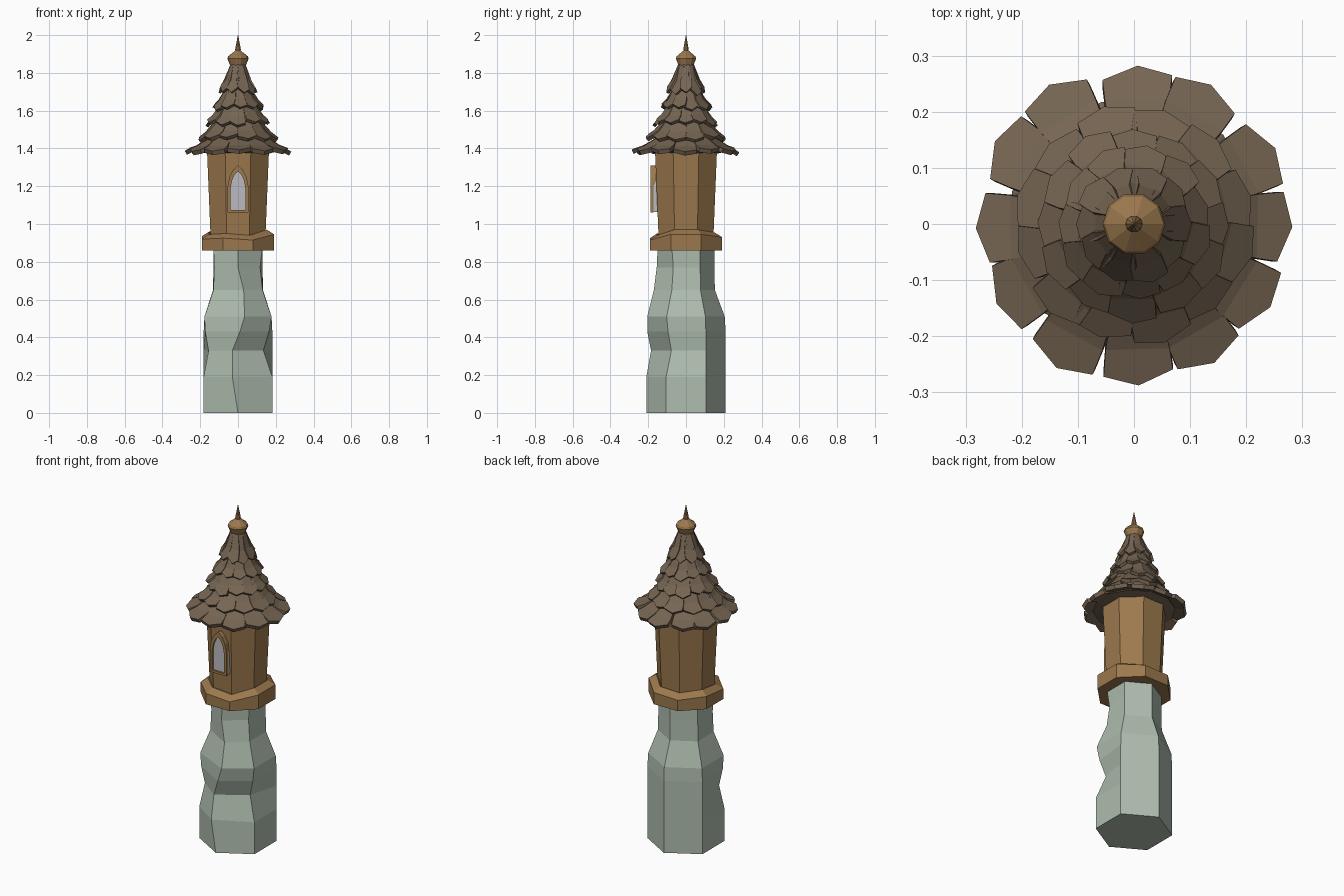
import bpy, math, random
from math import sin, cos, pi, radians

if "Cube" in bpy.data.objects:
    bpy.data.objects.remove(bpy.data.objects["Cube"])

random.seed(4)


def material(name, rgb):
    m = bpy.data.materials.new(name)
    m.diffuse_color = (*rgb, 1)
    m.use_nodes = True
    m.node_tree.nodes["Principled BSDF"].inputs["Base Color"].default_value = m.diffuse_color
    return m


STONE = material("stone", (0.43, 0.51, 0.43))
WOOD = material("wood", (0.33, 0.19, 0.075))
ROOF = material("shingle", (0.18, 0.13, 0.085))
PANE = material("pane", (0.5, 0.5, 0.53))


def make(name, verts, faces, mat):
    me = bpy.data.meshes.new(name)
    me.from_pydata(verts, [], faces)
    me.materials.append(mat)
    ob = bpy.data.objects.new(name, me)
    bpy.context.collection.objects.link(ob)
    return ob


def loft(name, rings, mat):
    """Skin equal-length rings from bottom to top and cap both ends."""
    n = len(rings[0])
    verts = [v for r in rings for v in r]
    faces = [(k * n + i, k * n + (i + 1) % n, (k + 1) * n + (i + 1) % n, (k + 1) * n + i)
             for k in range(len(rings) - 1) for i in range(n)]
    faces += [tuple(reversed(range(n))), tuple(range(len(verts) - n, len(verts)))]
    return make(name, verts, faces, mat)


def ring(n, r, z, turn=0.0):
    return [(r * cos(turn + 2 * pi * i / n), r * sin(turn + 2 * pi * i / n), z) for i in range(n)]


# Stone pillar: clean hexagon behind, chipped front corners
# z, back radius, front radius, front x shift, right radius, left radius
rows = [(0.0, .21, .21, 0, .21, .21), (0.19, .21, .21, -.03, .21, .21),
        (0.33, .21, .185, -.03, .155, .18), (0.43, .21, .205, .01, .19, .20),
        (0.51, .205, .205, .035, .205, .205), (0.65, .153, .17, .03, .15, .15),
        (0.77, .15, .155, 0, .135, .145), (0.88, .15, .15, 0, .15, .15)]
pillar = []
for z, back, front, dx, right, left in rows:
    radii = [right, back, back, back, left, front]
    pts = []
    for i, r in enumerate(radii):
        a = radians(-30 + 60 * i)
        pts.append((r * cos(a) + (dx if i == 5 else 0), r * sin(a), z))
    pillar.append(pts)
loft("stone_pillar", pillar, STONE)

# Timber body, flaring upward
T8 = pi / 8
loft("lantern_body", [ring(8, .155, .88, T8), ring(8, .158, .95, T8), ring(8, .178, 1.40, T8)], WOOD)

# Uneven footing ring around the body
outer_z = [.945, .93, .925, .935, .92, .925, .915, .945]
foot = [ring(8, .15, .86, T8), ring(8, .207, .86, T8)]
foot.append([(x, y, h) for (x, y, _), h in zip(ring(8, .207, 0, T8), outer_z)])
foot.append([(x, y, h + .025) for (x, y, _), h in zip(ring(8, .165, 0, T8), outer_z)])
foot.append(ring(8, .14, .94, T8))
loft("footing_ring", foot, WOOD)


# Pointed window outline, counter-clockwise seen from the front
def arch(hw, bottom, spring, top):
    h = top - spring
    half = [(hw, bottom), (hw, spring), (hw * .82, spring + h * .45), (hw * .45, spring + h * .8)]
    return half + [(0, top)] + [(-x, z) for x, z in reversed(half)]


big, small = arch(.055, 1.06, 1.2, 1.31), arch(.039, 1.073, 1.19, 1.28)
front = -.188


def back_y(z):
    return -.145 if z > 1.22 else -.172


loft("window_frame", [[(x, back_y(z), z) for x, z in big], [(x, front, z) for x, z in big],
                      [(x, front, z) for x, z in small], [(x, -.176, z) for x, z in small]], WOOD)
pane = arch(.052, 1.063, 1.195, 1.285)
loft("window_pane", [[(x, -.14, z) for x, z in pane], [(x, -.1775, z) for x, z in pane]], PANE)

# Roof core beneath the shingles
core = [(.17, 1.375), (.225, 1.385), (.165, 1.43), (.12, 1.53), (.085, 1.62), (.055, 1.73), (.033, 1.84)]
loft("roof_core", [ring(12, r, z, pi / 12) for r, z in core], ROOF)


def shingle_row(name, n, turn, tip, root, hw_out, hw_in, thick):
    """A ring of pointed tiles running from root (r, z) down to tip (r, z)."""
    verts, faces = [], []
    for i in range(n):
        a = radians(turn) + 2 * pi * i / n + random.uniform(-.035, .035)
        r1, z1 = tip[0] + random.uniform(-.006, .006), tip[1] + random.uniform(-.01, .01)
        dr, dz = r1 - root[0], z1 - root[1]
        length = math.hypot(dr, dz)
        nr, nz = -dz / length, dr / length
        skew = random.uniform(-.05, .05)
        # (fraction along the slope, half width, lift of the tile surface)
        shape = [(0, -hw_in, 0), (.55, -hw_out * .92, -.006), (.84 + skew, -hw_out, 0), (1, 0, 0),
                 (.84 - skew, hw_out, 0), (.55, hw_out * .92, -.006), (0, hw_in, 0)]
        b, m = len(verts), len(shape)
        for drop in (0, thick):
            for t, w, lift in shape:
                k = lift - drop
                r, z = root[0] + dr * t + nr * k, root[1] + dz * t + nz * k
                verts.append((r * cos(a) - w * sin(a), r * sin(a) + w * cos(a), z))
        for s, flip in ((b, False), (b + m, True)):
            for f in ((0, 1, 5, 6), (1, 2, 3, 4, 5)):
                f = [s + j for j in f]
                faces.append(tuple(reversed(f)) if flip else tuple(f))
        faces += [(b + j, b + m + j, b + m + (j + 1) % m, b + (j + 1) % m) for j in range(m)]
    make(name, verts, faces, ROOF)


shingle_row("eave_shingles", 12, 0, (.287, 1.385), (.15, 1.46), .062, .042, .024)
shingle_row("second_shingles", 12, 15, (.213, 1.45), (.115, 1.55), .053, .032, .02)
shingle_row("third_shingles", 12, 0, (.173, 1.53), (.09, 1.635), .043, .025, .018)
shingle_row("fourth_shingles", 11, 14, (.14, 1.61), (.065, 1.72), .037, .021, .016)
shingle_row("top_shingles", 10, 0, (.105, 1.69), (.038, 1.85), .032, .012, .014)

# Finial knob and spike
finial = [(.036, 1.825), (.056, 1.875), (.052, 1.888), (.014, 1.918), (.015, 1.925), (.001, 2.0)]
loft("finial", [ring(10, r, z) for r, z in finial], WOOD)
